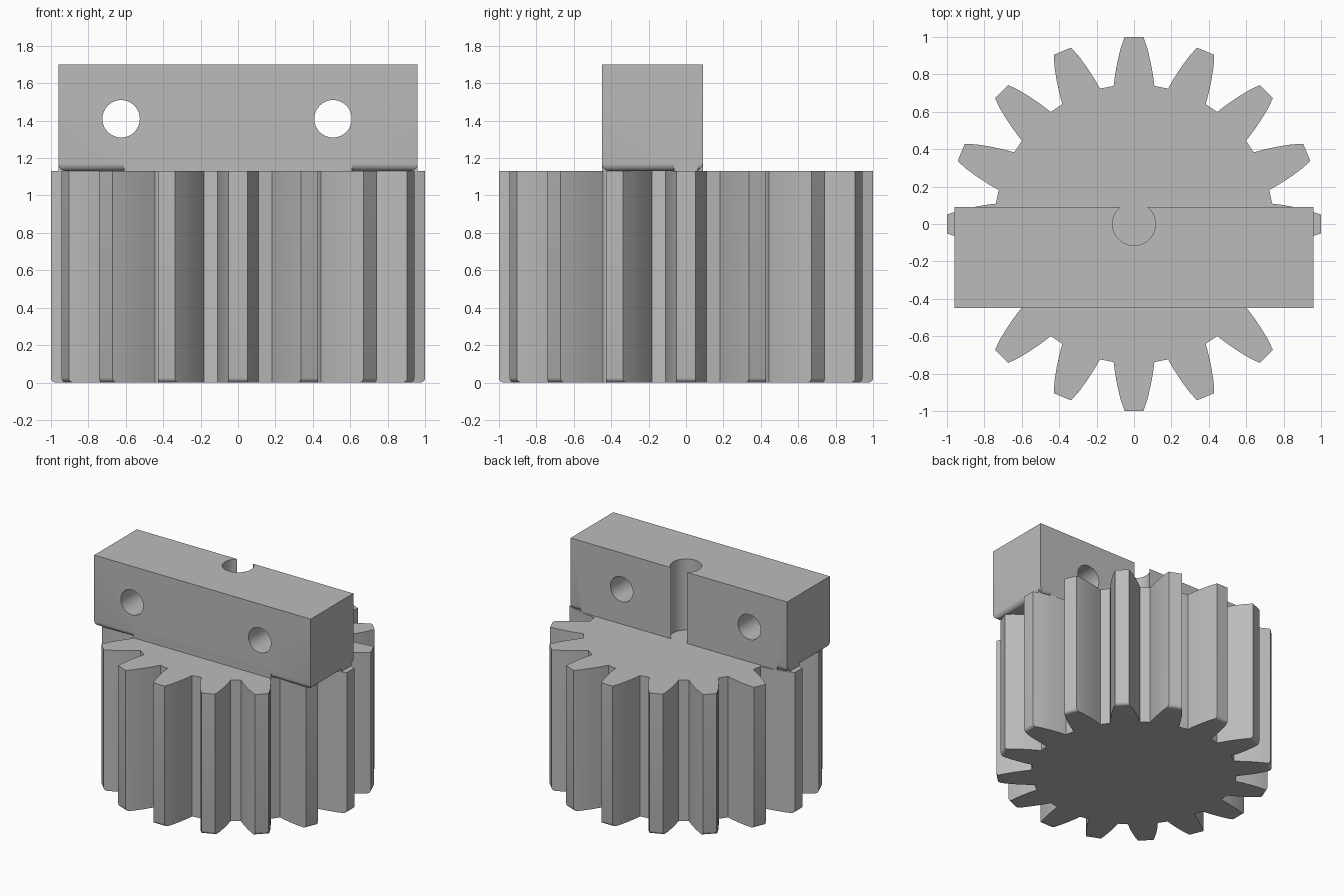
import bpy, bmesh, math
from mathutils import Matrix, Vector

if "Cube" in bpy.data.objects:
    bpy.data.objects.remove(bpy.data.objects["Cube"], do_unlink=True)

grey = bpy.data.materials.new("plain_grey")
grey.use_nodes = True
grey.diffuse_color = (0.5, 0.5, 0.5, 1)
grey.node_tree.nodes["Principled BSDF"].inputs["Base Color"].default_value = (0.5, 0.5, 0.5, 1)

TEETH = 16
GEAR_TOP, TOP = 1.13, 1.70
HALF_LEN, FRONT, BACK = 0.96, -0.45, 0.09


def make_object(name, bm):
    bmesh.ops.recalc_face_normals(bm, faces=bm.faces)
    mesh = bpy.data.meshes.new(name)
    bm.to_mesh(mesh)
    bm.free()
    mesh.materials.append(grey)
    obj = bpy.data.objects.new(name, mesh)
    bpy.context.collection.objects.link(obj)
    return obj


def box(name, low, high, round_bottom=0):
    low, high = Vector(low), Vector(high)
    bm = bmesh.new()
    bmesh.ops.create_cube(bm, size=1, matrix=Matrix.Translation((low + high) / 2)
                          @ Matrix.Diagonal((high - low).to_4d()))
    if round_bottom:
        edges = [e for e in bm.edges if all(v.co.z < low.z + 0.01 for v in e.verts)]
        bmesh.ops.bevel(bm, geom=edges, offset=round_bottom, segments=5,
                        profile=0.5, affect='EDGES')
    return make_object(name, bm)


def cylinder(name, radius, depth, matrix):
    bm = bmesh.new()
    bmesh.ops.create_cone(bm, cap_ends=True, segments=48, radius1=radius,
                          radius2=radius, depth=depth, matrix=matrix)
    return make_object(name, bm)


def combine(target, helper, operation):
    mod = target.modifiers.new(helper.name, 'BOOLEAN')
    mod.operation, mod.object, mod.solver = operation, helper, 'EXACT'
    bpy.context.view_layer.objects.active = target
    bpy.ops.object.modifier_apply(modifier=mod.name)
    bpy.data.objects.remove(helper, do_unlink=True)


def shade(obj):
    bpy.ops.object.select_all(action='DESELECT')
    obj.select_set(True)
    bpy.context.view_layer.objects.active = obj
    bpy.ops.object.shade_smooth_by_angle(angle=math.radians(25))


# Gear: one tooth flank (radial, half width), mirrored and repeated around z
flank = [(0.738, 0.109), (0.80, 0.101), (0.87, 0.088), (0.94, 0.071), (1.0, 0.05)]
tooth = [(r, -w) for r, w in flank] + [(r, w) for r, w in reversed(flank)]
bm = bmesh.new()
ring = []
for i in range(TEETH):
    turn = Matrix.Rotation(math.tau * i / TEETH, 3, 'Z')
    ring += [bm.verts.new(turn @ Vector((r, w, 0))) for r, w in tooth]
base = bm.faces.new(ring)
top = bmesh.ops.extrude_face_region(bm, geom=[base], use_keep_orig=True)
bmesh.ops.translate(bm, vec=(0, 0, GEAR_TOP),
                    verts=[v for v in top["geom"] if isinstance(v, bmesh.types.BMVert)])
# Rounded lower edge on each tooth tip
tips = [e for e in bm.edges
        if all(v.co.z < 0.01 and v.co.to_2d().length > 0.99 for v in e.verts)]
bmesh.ops.bevel(bm, geom=tips, offset=0.025, segments=4, profile=0.5, affect='EDGES')
shade(make_object("gear", bm))

# Cross block: underside rounded where it overhangs, square where it meets the gear
block = box("cross_block", (-HALF_LEN, FRONT, GEAR_TOP), (HALF_LEN, BACK, TOP), 0.04)
feet = [(0.61, FRONT, BACK), (0.87, -0.07, BACK), (HALF_LEN, -0.065, 0.065)]
for x, y0, y1 in feet:
    combine(block, box("foot", (-x, y0, GEAR_TOP), (x, y1, GEAR_TOP + 0.1)), 'UNION')

# Central bore, open to the back, and two cross holes
combine(block, cylinder("bore", 0.115, 2, Matrix.Translation((0, 0, 1.4))), 'DIFFERENCE')
for x in (-0.625, 0.508):
    place = Matrix.Translation((x, 0, 1.41)) @ Matrix.Rotation(math.pi / 2, 4, 'X')
    combine(block, cylinder("hole", 0.1, 2, place), 'DIFFERENCE')
shade(block)
